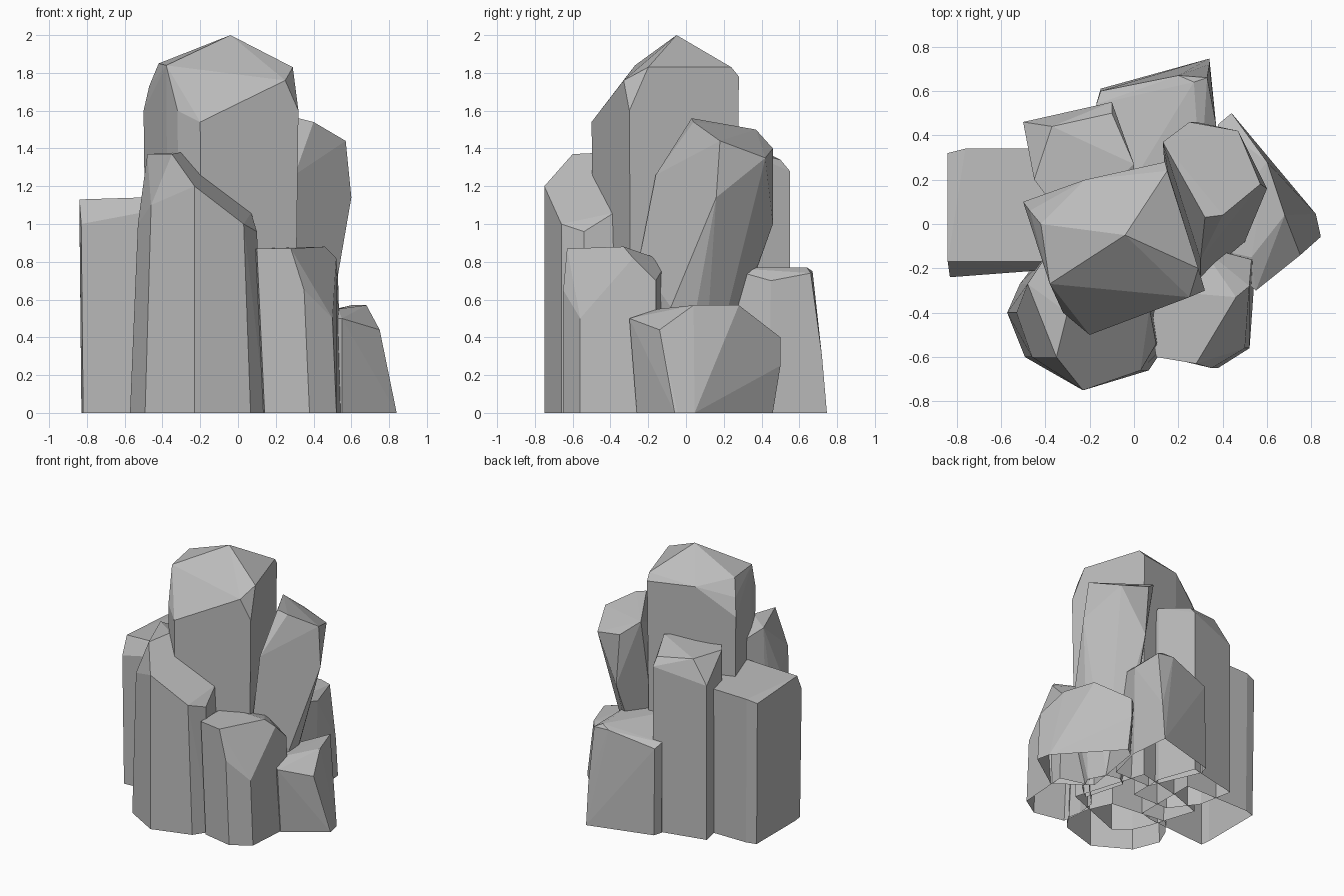
import bpy
import bmesh
from mathutils import Vector

# Remove the default cube if the scene has it
default_cube = bpy.data.objects.get("Cube")
if default_cube:
    bpy.data.objects.remove(default_cube, do_unlink=True)

# Single stone colour
STONE_COLOUR = (.5, .5, .5, 1)
stone = bpy.data.materials.new("stone grey")
stone.use_nodes = True
stone.diffuse_color = STONE_COLOUR
principled = next(node for node in stone.node_tree.nodes if node.type == "BSDF_PRINCIPLED")
principled.inputs["Base Color"].default_value = STONE_COLOUR
principled.inputs["Roughness"].default_value = .9


def ground_point(corner, centre, flare, lean):
    """Drop a corner to the ground, spread about the rock's centre and shifted."""
    offset = corner - centre
    return Vector((
        centre.x + offset.x * flare[0] + lean[0],
        centre.y + offset.y * flare[1] + lean[1],
        0,
    ))


def chisel_facets(mesh):
    """Merge nearly level triangles into broad flat facets."""
    bmesh.ops.dissolve_limit(mesh, angle_limit=.07, verts=mesh.verts, edges=mesh.edges)
    bmesh.ops.recalc_face_normals(mesh, faces=mesh.faces)


def open_underside(mesh):
    """Remove the faces lying on the ground."""
    underside = [face for face in mesh.faces if all(vert.co.z < .01 for vert in face.verts)]
    bmesh.ops.delete(mesh, geom=underside, context="FACES")


def make_rock(name, corners, flare=(1, 1), lean=(0, 0)):
    """Wrap a faceted boulder around its upper corners and their ground points."""
    upper = [Vector(corner) for corner in corners]
    centre = sum(upper, Vector()) / len(upper)
    lower = [ground_point(corner, centre, flare, lean) for corner in upper]

    # Stretch a convex skin over the points and drop whatever lies inside it
    mesh = bmesh.new()
    for point in upper + lower:
        mesh.verts.new(point)
    hull = bmesh.ops.convex_hull(mesh, input=mesh.verts)
    leftovers = set(hull["geom_interior"]) | set(hull["geom_unused"])
    loose = [item for item in leftovers if isinstance(item, bmesh.types.BMVert)]
    bmesh.ops.delete(mesh, geom=loose, context="VERTS")
    chisel_facets(mesh)
    open_underside(mesh)

    data = bpy.data.meshes.new(name)
    mesh.to_mesh(data)
    mesh.free()
    data.materials.append(stone)
    rock = bpy.data.objects.new(name, data)
    bpy.context.collection.objects.link(rock)


# Tall central pillar with a pointed crown
central_pillar_corners = [
    (-.04, -.05, 2), (-.38, -.27, 1.84), (-.42, 0, 1.85), (-.47, .06, 1.73), (-.5, .1, 1.6),
    (-.32, -.4, 1.6), (-.2, -.5, 1.54), (.25, -.33, 1.76), (.29, -.2, 1.83),
    (.32, -.3, 1.6), (.15, .24, 1.83), (.14, .28, 1.78), (-.22, .2, 1.8),
]
make_rock("central_pillar", central_pillar_corners, flare=(.95, .95))

# Sloping slab in front
front_slab_corners = [
    (-.48, -.27, 1.37), (-.4, -.15, 1.3), (-.3, -.4, 1.38), (-.35, -.6, 1.37), (-.46, -.6, 1.1),
    (-.53, -.4, 1), (-.23, -.75, 1.2), (.03, -.66, 1), (.1, -.54, .96), (.07, -.38, 1.06),
    (0, -.2, 1),
]
make_rock("front_slab", front_slab_corners, flare=(1.14, 1))

# Square block on the right side of the model
right_block_corners = [
    (-.84, -.17, 1.13), (-.2, -.17, 1.15), (-.83, -.24, 1), (-.3, -.2, 1.1),
    (-.84, .32, 1.1), (-.76, .34, 1.12), (-.2, .34, 1.13),
]
make_rock("right_block", right_block_corners, flare=(.96, .98))

# Flat-topped column behind the pillar
back_column_corners = [
    (-.1, .5, 1.34), (-.37, .44, 1.37), (-.45, .2, 1.37), (-.3, 0, 1.37),
    (0, .27, 1.4), (-.1, .55, 1.28), (-.5, .46, 1.2), (0, 0, 1.3),
]
make_rock("back_column", back_column_corners)

# Low block at the back
back_block_corners = [
    (.27, .64, .77), (.34, .72, .3), (.33, .66, .74), (.2, .67, .75), (-.15, .6, .67),
    (-.17, .54, .7), (.37, .45, .7), (.3, .2, .77), (0, .2, .77),
]
make_rock("back_block", back_block_corners, flare=(1, 1.13))

# Boulder leaning outwards on the left side of the model
leaning_boulder_corners = [
    (.32, .03, 1.56), (.4, .04, 1.54), (.57, .18, 1.44), (.47, .42, 1.35),
    (.25, .46, 1.4), (.13, .37, 1.5), (.3, -.16, 1.26), (.6, .16, 1.14),
    (.28, .46, 1), (.3, -.25, .8), (.5, -.08, .56),
]
make_rock("leaning_boulder", leaning_boulder_corners, flare=(.5, .5), lean=(-.1, -.2))

# Short stump in front
front_stump_corners = [
    (.08, -.48, .86), (.1, -.6, .87), (.28, -.63, .87), (.46, -.33, .88), (.52, -.28, .82),
    (.53, -.16, .7), (.35, -.65, .65), (.5, -.56, .5), (.1, -.3, .87), (.3, -.1, .8),
]
make_rock("front_stump", front_stump_corners, flare=(.95, 1), lean=(.03, 0))

# Low wedge on the left side of the model, with a toe that reaches the ground
left_wedge_corners = [
    (.44, .5, .4), (.44, .5, .25), (.6, .28, .57), (.53, -.15, .55), (.68, .04, .57),
    (.75, -.14, .44), (.55, -.3, .5), (.3, -.1, .5), (.38, .45, .4),
    (.84, -.06, 0), (.82, .04, 0),
]
make_rock("left_wedge", left_wedge_corners, flare=(1, .9))
